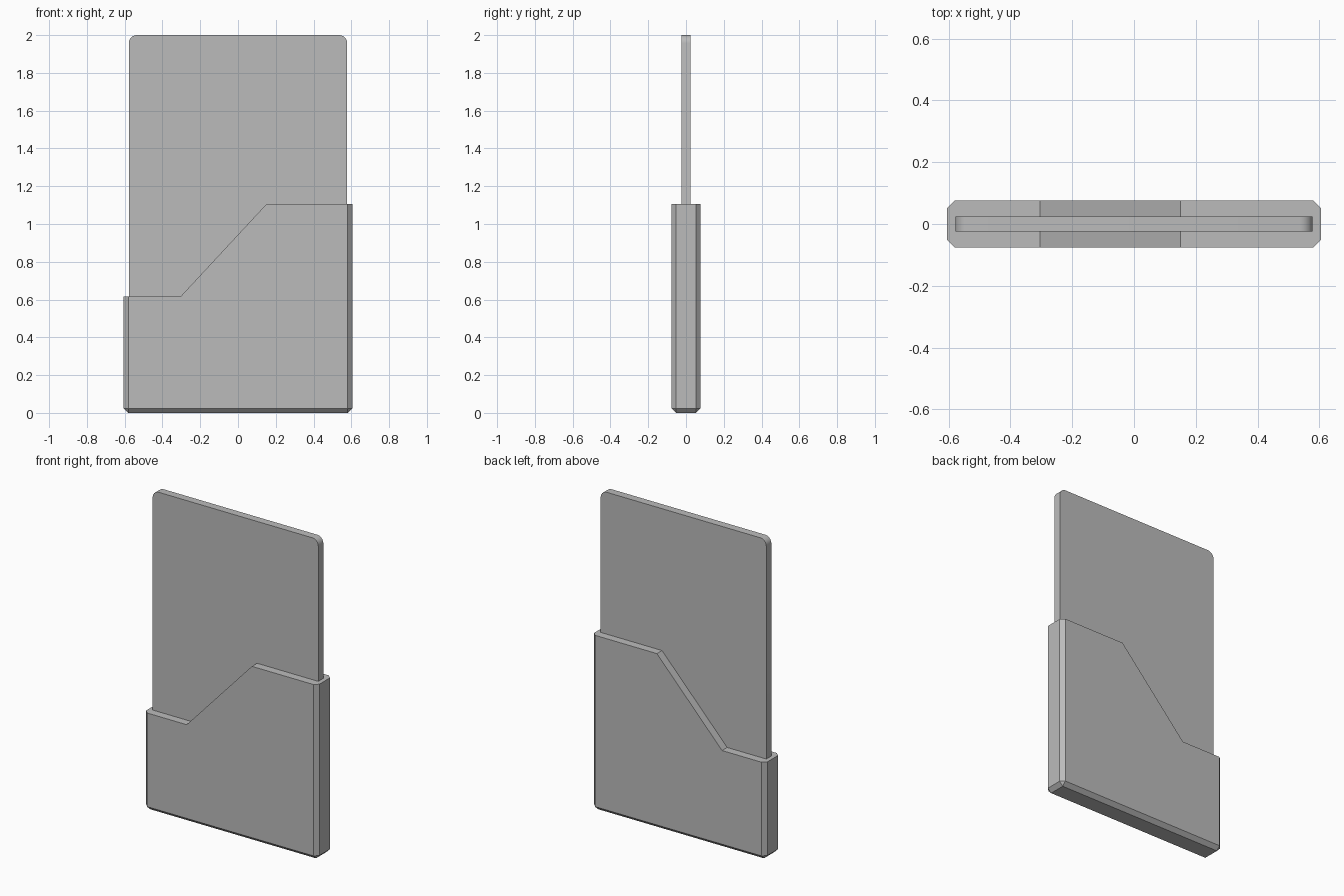
import bpy, bmesh
from math import radians

cube = bpy.data.objects.get("Cube")
if cube:
    bpy.data.objects.remove(cube, do_unlink=True)

grey = bpy.data.materials.new("mid_grey")
grey.use_nodes = True
grey.diffuse_color = (0.5, 0.5, 0.5, 1)
grey.node_tree.nodes["Principled BSDF"].inputs["Base Color"].default_value = grey.diffuse_color


def slab(name, outline, thickness, bevel_rule, width, segments):
    """Extrude an x-z outline along y and bevel the edges picked by the rule."""
    bm = bmesh.new()
    face = bm.faces.new([bm.verts.new((x, -thickness / 2, z)) for x, z in outline])
    extruded = bmesh.ops.extrude_face_region(bm, geom=[face])["geom"]
    moved = [g for g in extruded if isinstance(g, bmesh.types.BMVert)]
    bmesh.ops.translate(bm, verts=moved, vec=(0, thickness, 0))
    bmesh.ops.recalc_face_normals(bm, faces=bm.faces)
    edges = [e for e in bm.edges if bevel_rule(e.verts[0].co, e.verts[1].co)]
    bmesh.ops.bevel(bm, geom=edges, offset=width, segments=segments,
                    profile=0.5, affect='EDGES')
    mesh = bpy.data.meshes.new(name)
    bm.to_mesh(mesh)
    bm.free()
    mesh.materials.append(grey)
    obj = bpy.data.objects.new(name, mesh)
    bpy.context.collection.objects.link(obj)
    return obj


# Sleeve with a slanted opening; sides and base are chamfered, the rim is sharp
half, low, high = 0.605, 0.615, 1.105


def sleeve_edge(a, b):
    upright = abs(a.x) == abs(b.x) and a.x == b.x and abs(a.z - b.z) > 0.1
    base = max(a.z, b.z) < 0.01
    return upright or base


slab("sleeve",
     [(-half, 0), (half, 0), (half, high), (0.15, high), (-0.305, low), (-half, low)],
     0.152, sleeve_edge, 0.024, 1)


# Card standing in the sleeve, with rounded top corners
def card_edge(a, b):
    return abs(a.y - b.y) > 0.01 and min(a.z, b.z) > 1


card = slab("card", [(-0.578, 0.04), (0.578, 0.04), (0.578, 2), (-0.578, 2)],
            0.05, card_edge, 0.042, 6)
bpy.ops.object.select_all(action='DESELECT')
card.select_set(True)
bpy.context.view_layer.objects.active = card
bpy.ops.object.shade_smooth_by_angle(angle=radians(30))
